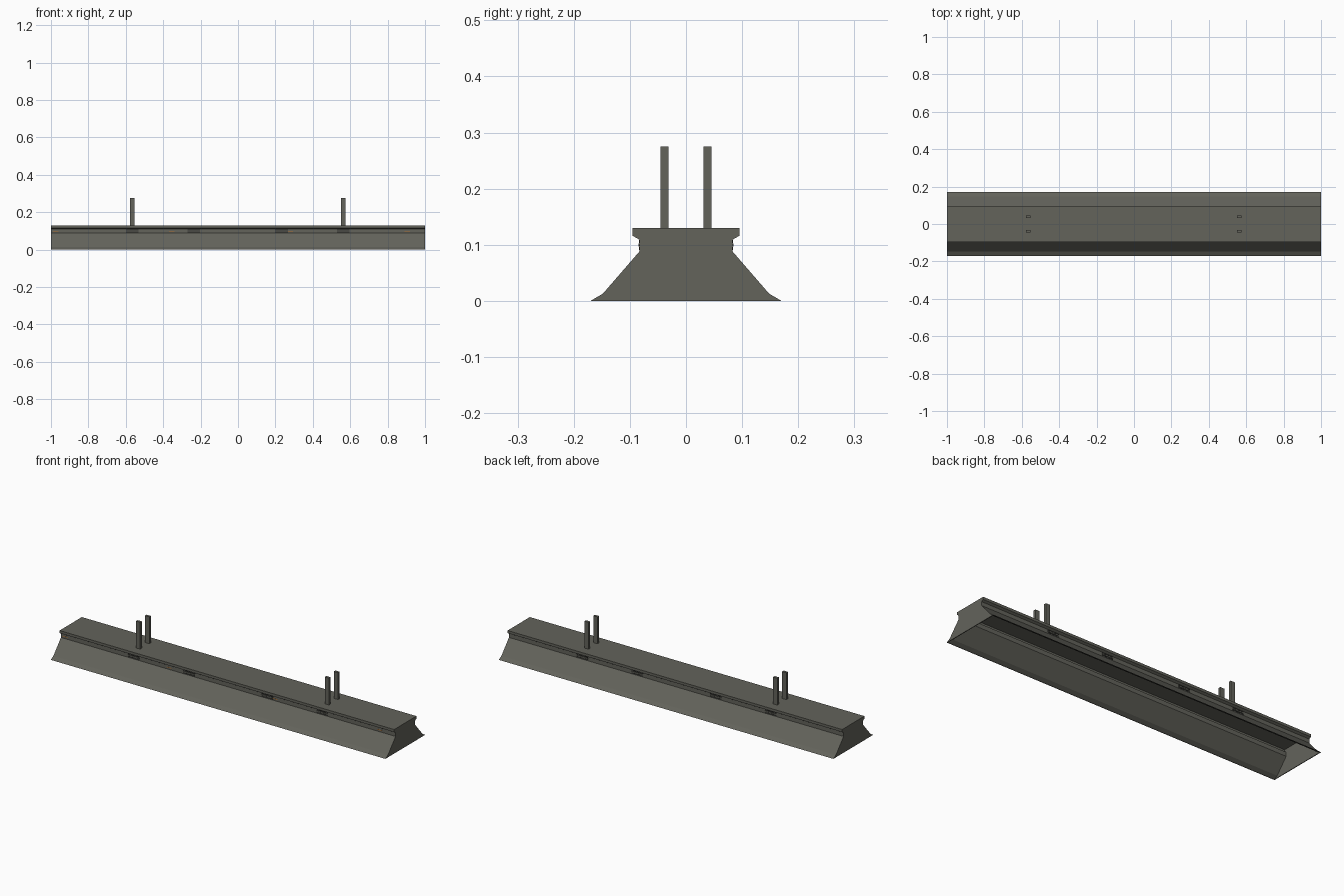
import bpy, bmesh

if "Cube" in bpy.data.objects:
    bpy.data.objects.remove(bpy.data.objects["Cube"])


def material(name, rgb):
    m = bpy.data.materials.new(name)
    m.diffuse_color = (*rgb, 1)
    m.use_nodes = True
    m.node_tree.nodes["Principled BSDF"].inputs["Base Color"].default_value = m.diffuse_color
    return m


METAL = material("olive grey metal", (0.125, 0.125, 0.105))
DARK = material("dark slot", (0.03, 0.03, 0.027))
ORANGE = material("orange element", (0.45, 0.16, 0.03))


def extrude_profile(name, pts, x0, x1, mat):
    """Closed (y, z) profile swept along x."""
    bm = bmesh.new()
    face = bm.faces.new([bm.verts.new((x0, y, z)) for y, z in pts])
    out = bmesh.ops.extrude_face_region(bm, geom=[face])
    moved = [v for v in out["geom"] if isinstance(v, bmesh.types.BMVert)]
    bmesh.ops.translate(bm, verts=moved, vec=(x1 - x0, 0, 0))
    bmesh.ops.recalc_face_normals(bm, faces=bm.faces)
    me = bpy.data.meshes.new(name)
    bm.to_mesh(me)
    bm.free()
    me.materials.append(mat)
    ob = bpy.data.objects.new(name, me)
    bpy.context.collection.objects.link(ob)
    return ob


def box(name, centre, size, mat):
    x, y, z = centre
    w, d, h = (s / 2 for s in size)
    return extrude_profile(name, [(y - d, z - h), (y + d, z - h), (y + d, z + h), (y - d, z + h)],
                           x - w, x + w, mat)


def mirrored(half):
    """Half outline from bottom to top on +y, joined to its -y mirror."""
    return half + [(-y, z) for y, z in reversed(half)]


outer = mirrored([(0.17, 0), (0.148, 0.013), (0.083, 0.088), (0.083, 0.109),
                  (0.095, 0.116), (0.095, 0.13)])
inner = mirrored([(0.163, 0), (0.1455, 0.011), (0.0805, 0.087), (0.0805, 0.110),
                  (0.0925, 0.1175), (0.0925, 0.1275)])

# Folded sheet housing with flared skirts, open underneath
extrude_profile("reflector_housing", outer + inner[::-1], -0.997, 0.997, METAL)

# Closed end plates
for side, x in (("left", -1.0), ("right", 0.996)):
    extrude_profile("end_plate_" + side, outer, x, x + 0.004, METAL)

# Hanging straps, two pairs
for x in (-0.565, 0.563):
    for y in (-0.0385, 0.0385):
        box("hanger_strap", (x, y, 0.2015), (0.025, 0.014, 0.147), METAL)

for s in (-1, 1):
    # Vent slots with a small louvre lip between them
    for x in (-0.565, -0.237, 0.232, 0.563):
        for z in (0.0935, 0.106):
            box("vent_slot", (x, s * 0.083, z), (0.068, 0.002, 0.005), DARK)
        box("vent_louvre", (x, s * 0.0835, 0.0995), (0.068, 0.003, 0.005), METAL)

# Small glimpses of the heating element along the front
for x in (-0.975, -0.355, 0.28, 0.905):
    box("element_tab", (x, -0.083, 0.098), (0.03, 0.0016, 0.003), ORANGE)
